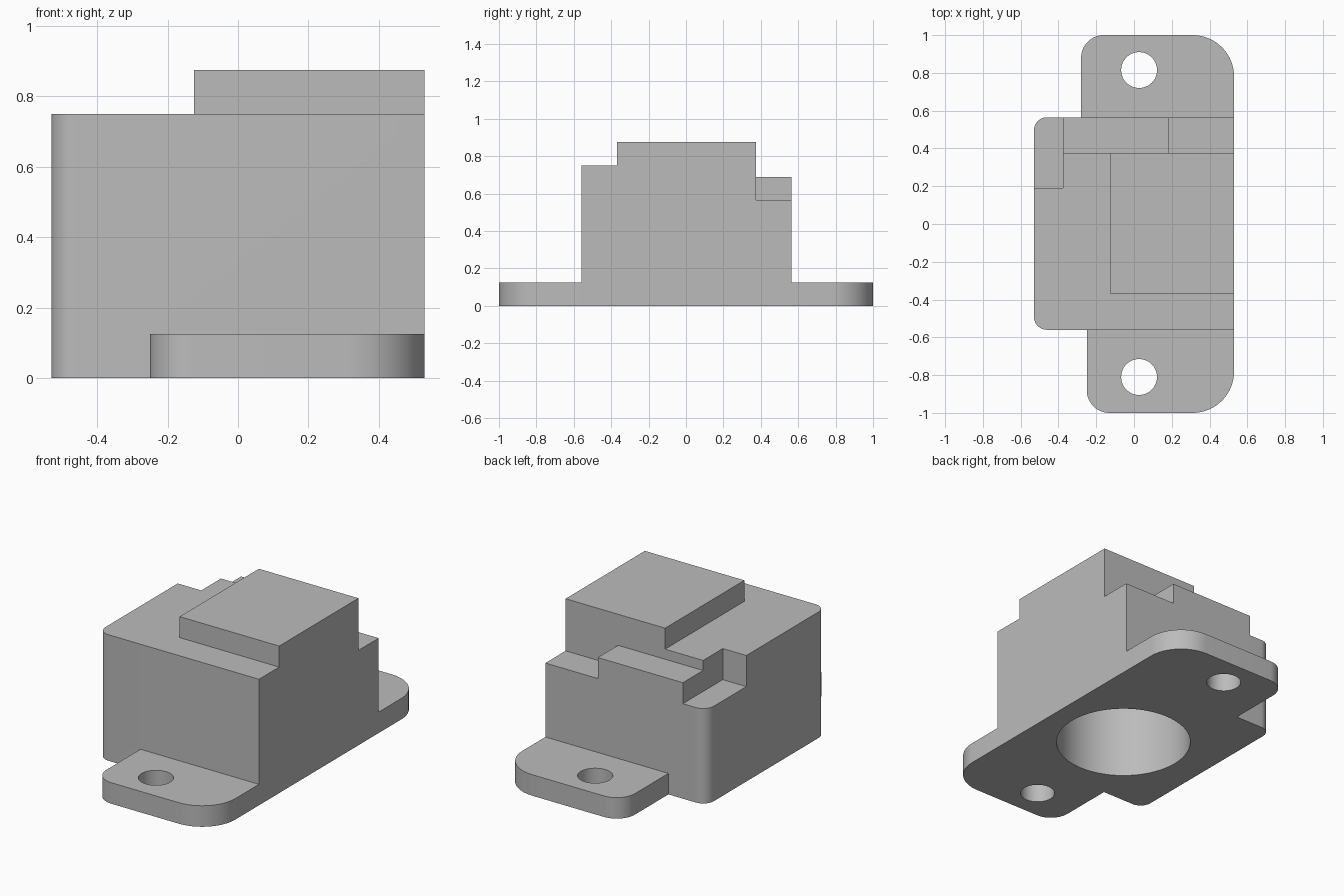
import bpy, bmesh, math

cube = bpy.data.objects.get("Cube")
if cube:
    bpy.data.objects.remove(cube)

grey = bpy.data.materials.new("plain grey")
grey.use_nodes = True
tone = (0.5, 0.5, 0.5, 1)
grey.diffuse_color = tone
grey.node_tree.nodes["Principled BSDF"].inputs["Base Color"].default_value = tone


def prism(name, outline, z0, z1):
    """Extrude a closed outline from z0 to z1."""
    bm = bmesh.new()
    face = bm.faces.new([bm.verts.new((x, y, z0)) for x, y in outline])
    top = bmesh.ops.extrude_face_region(bm, geom=[face])["geom"]
    for v in top:
        if isinstance(v, bmesh.types.BMVert):
            v.co.z = z1
    bmesh.ops.recalc_face_normals(bm, faces=bm.faces)
    mesh = bpy.data.meshes.new(name)
    bm.to_mesh(mesh)
    bm.free()
    mesh.materials.append(grey)
    obj = bpy.data.objects.new(name, mesh)
    bpy.context.collection.objects.link(obj)
    return obj


def rounded(x0, x1, y0, y1, radii=(0, 0, 0, 0), steps=16):
    """Rectangle outline, radii counter-clockwise from the low x, low y corner."""
    corners = [(x0, y0, 1, 1), (x1, y0, -1, 1), (x1, y1, -1, -1), (x0, y1, 1, -1)]
    pts = []
    for i, ((x, y, sx, sy), r) in enumerate(zip(corners, radii)):
        for k in range(steps + 1 if r else 1):
            a = math.pi * (1 + i / 2) + math.pi / 2 * k / steps
            pts.append((x + r * (sx + math.cos(a)), y + r * (sy + math.sin(a)))
                       if r else (x, y))
    return pts


def circle(x, y, r, n):
    return [(x + r * math.cos(2 * math.pi * k / n), y + r * math.sin(2 * math.pi * k / n))
            for k in range(n)]


def combine(target, part, operation):
    """Apply a boolean and discard the helper."""
    part.hide_render = True
    mod = target.modifiers.new("join", "BOOLEAN")
    mod.object, mod.operation, mod.solver = part, operation, "EXACT"
    bpy.ops.object.select_all(action="DESELECT")
    bpy.context.view_layer.objects.active = target
    target.select_set(True)
    bpy.ops.object.modifier_apply(modifier=mod.name)
    bpy.data.objects.remove(part)


SIDE, FRONT, BACK = 0.53, -0.56, 0.565
FLANGE = 0.125

# Main housing with rounded corners on the low x side
housing = prism("housing", rounded(-SIDE, SIDE, FRONT, BACK, (0.07, 0, 0, 0.07)), 0, 0.75)

# Steps along the back edge and the corner pocket
for name, x0, x1, y0, z in (("back_step", -0.375, 0.7, 0.375, 0.69),
                            ("low_back_step", 0.185, 0.7, 0.375, 0.565),
                            ("corner_pocket", -0.7, -0.375, 0.19, 0.565)):
    combine(housing, prism(name, rounded(x0, x1, y0, 0.7), z, 1), "DIFFERENCE")

# Raised top block
combine(housing, prism("top_block", rounded(-0.125, SIDE, -0.37, 0.375), 0.6, 0.875), "UNION")

# Mounting flanges at the two ends
combine(housing, prism("front_flange", rounded(-0.25, SIDE, -1, -0.5, (0.12, 0.22, 0, 0)),
                       0, FLANGE), "UNION")
combine(housing, prism("back_flange", rounded(-0.28, SIDE, 0.5, 1, (0, 0, 0.22, 0.12)),
                       0, FLANGE), "UNION")

# Screw holes and the blind bore underneath
for y in (-0.81, 0.815):
    combine(housing, prism("screw_hole", circle(0.027, y, 0.095, 48), -0.1, 0.3), "DIFFERENCE")
combine(housing, prism("bore", circle(0.027, -0.06, 0.375, 96), -0.1, 0.625), "DIFFERENCE")

# Smooth rounded walls, crisp edges
bpy.ops.object.shade_smooth_by_angle(angle=math.radians(30))
